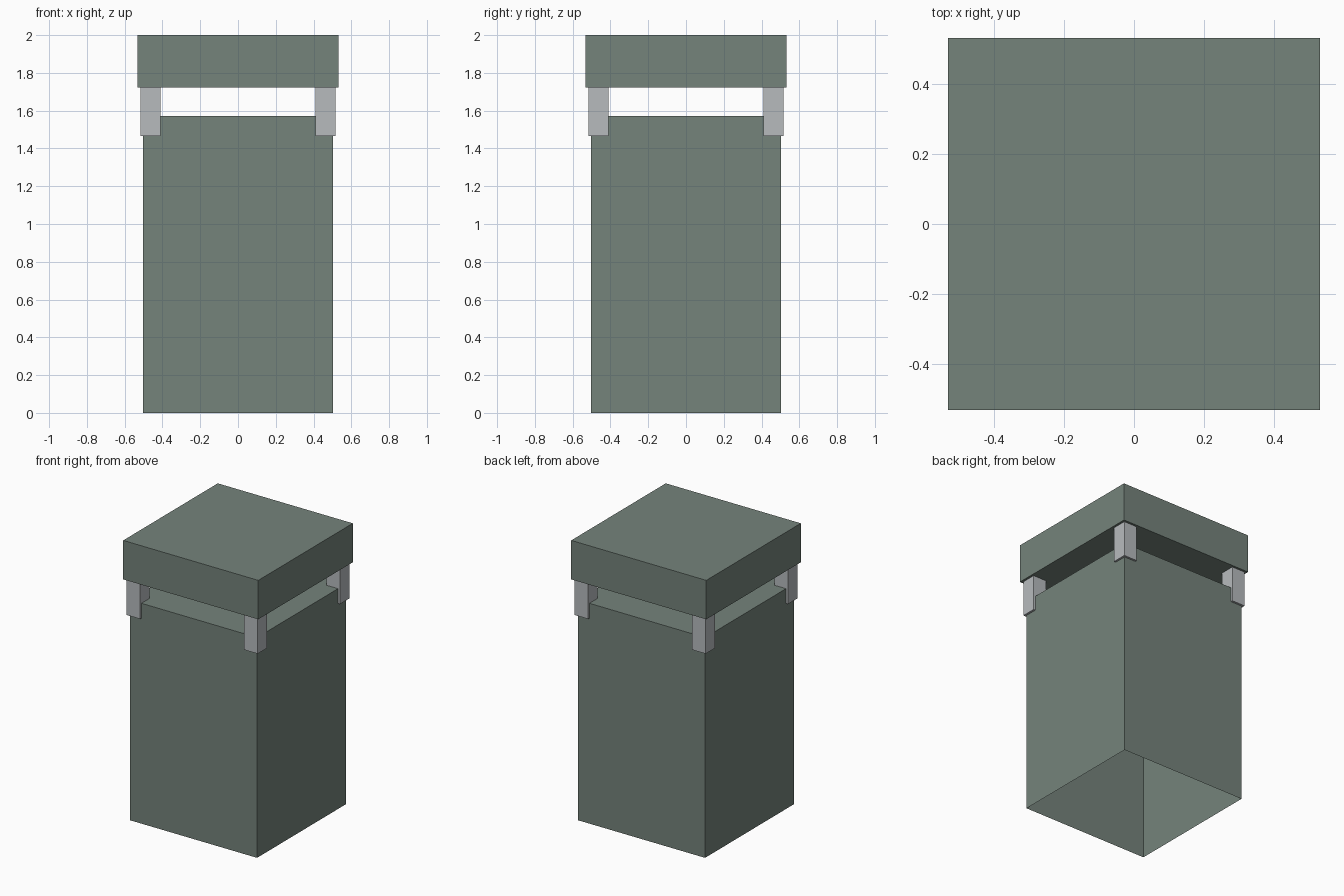
import bpy, bmesh

if "Cube" in bpy.data.objects:
    bpy.data.objects.remove(bpy.data.objects["Cube"], do_unlink=True)


def make_material(name, color):
    mat = bpy.data.materials.new(name)
    mat.use_nodes = True
    mat.diffuse_color = (*color, 1)
    mat.node_tree.nodes["Principled BSDF"].inputs["Base Color"].default_value = (*color, 1)
    return mat


def make_box(name, mat, center, half, bottom, top, open_bottom=False):
    bm = bmesh.new()
    bmesh.ops.create_cube(bm, size=2)
    for v in bm.verts:
        v.co.x = center[0] + v.co.x * half
        v.co.y = center[1] + v.co.y * half
        v.co.z = top if v.co.z > 0 else bottom
    bm.normal_update()
    if open_bottom:
        under = [f for f in bm.faces if f.normal.z < -0.5]
        bmesh.ops.delete(bm, geom=under, context="FACES_ONLY")
    mesh = bpy.data.meshes.new(name)
    bm.to_mesh(mesh)
    bm.free()
    mesh.materials.append(mat)
    obj = bpy.data.objects.new(name, mesh)
    bpy.context.collection.objects.link(obj)
    return obj


green = make_material("grey green", (0.178, 0.227, 0.198))
steel = make_material("light grey", (0.474, 0.497, 0.515))

# Hollow bin body, open underneath
make_box("body", green, (0, 0), 0.502, 0, 1.572, open_bottom=True)

# Raised lid
make_box("lid", green, (0, 0), 0.533, 1.722, 2)

# Corner posts carrying the lid
for side, sx in (("right", -1), ("left", 1)):
    for end, sy in (("front", -1), ("back", 1)):
        make_box(f"{end}_{side}_post", steel, (sx * 0.464, sy * 0.464), 0.053, 1.466, 1.722)
